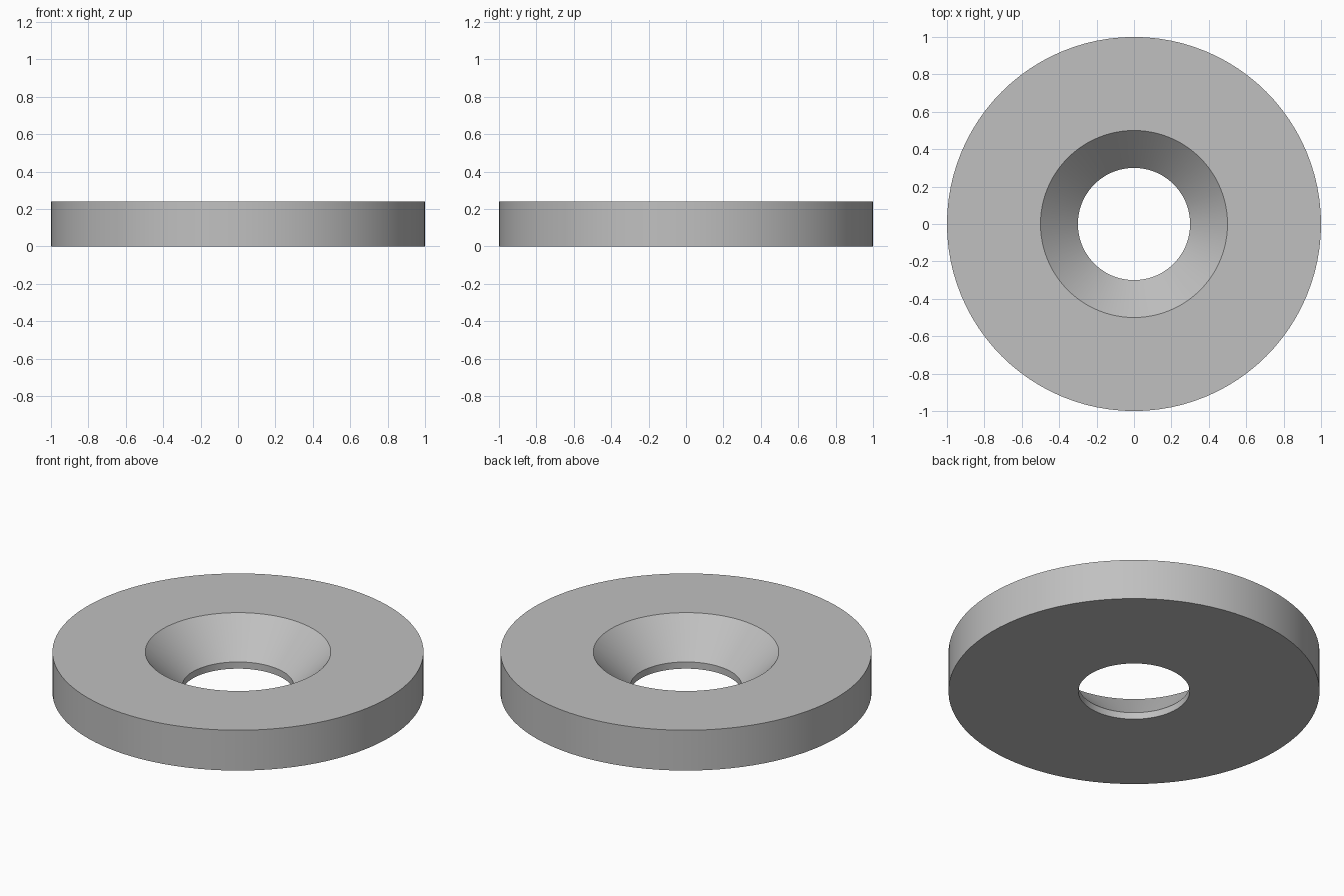
import bpy
import bmesh
from math import cos, sin, tau, radians

cube = bpy.data.objects.get("Cube")
if cube:
    bpy.data.objects.remove(cube, do_unlink=True)

SIDES = 96
HEIGHT = 0.24
LIP = 0.04

# Single grey finish
grey = bpy.data.materials.new("plain grey")
grey.use_nodes = True
colour = (0.53, 0.53, 0.53, 1)
grey.diffuse_color = colour
grey.node_tree.nodes["Principled BSDF"].inputs["Base Color"].default_value = colour

# Cross-section as (radius, height): outer wall, flat top, countersink, bore lip
profile = [(1.0, 0), (1.0, HEIGHT), (0.5, HEIGHT), (0.3, LIP), (0.3, 0)]

# Sweep the closed cross-section around the axis
bm = bmesh.new()
rings = [[bm.verts.new((r * cos(tau * i / SIDES), r * sin(tau * i / SIDES), z))
          for i in range(SIDES)] for r, z in profile]
for k, ring in enumerate(rings):
    upper = rings[(k + 1) % len(rings)]
    for i in range(SIDES):
        j = (i + 1) % SIDES
        bm.faces.new((ring[i], ring[j], upper[j], upper[i]))
bmesh.ops.recalc_face_normals(bm, faces=bm.faces)

mesh = bpy.data.meshes.new("countersunk_washer")
bm.to_mesh(mesh)
bm.free()
mesh.materials.append(grey)
washer = bpy.data.objects.new("countersunk_washer", mesh)
bpy.context.collection.objects.link(washer)

# Smooth round walls with crisp rims
bpy.ops.object.select_all(action="DESELECT")
washer.select_set(True)
bpy.context.view_layer.objects.active = washer
bpy.ops.object.shade_smooth_by_angle(angle=radians(30))
